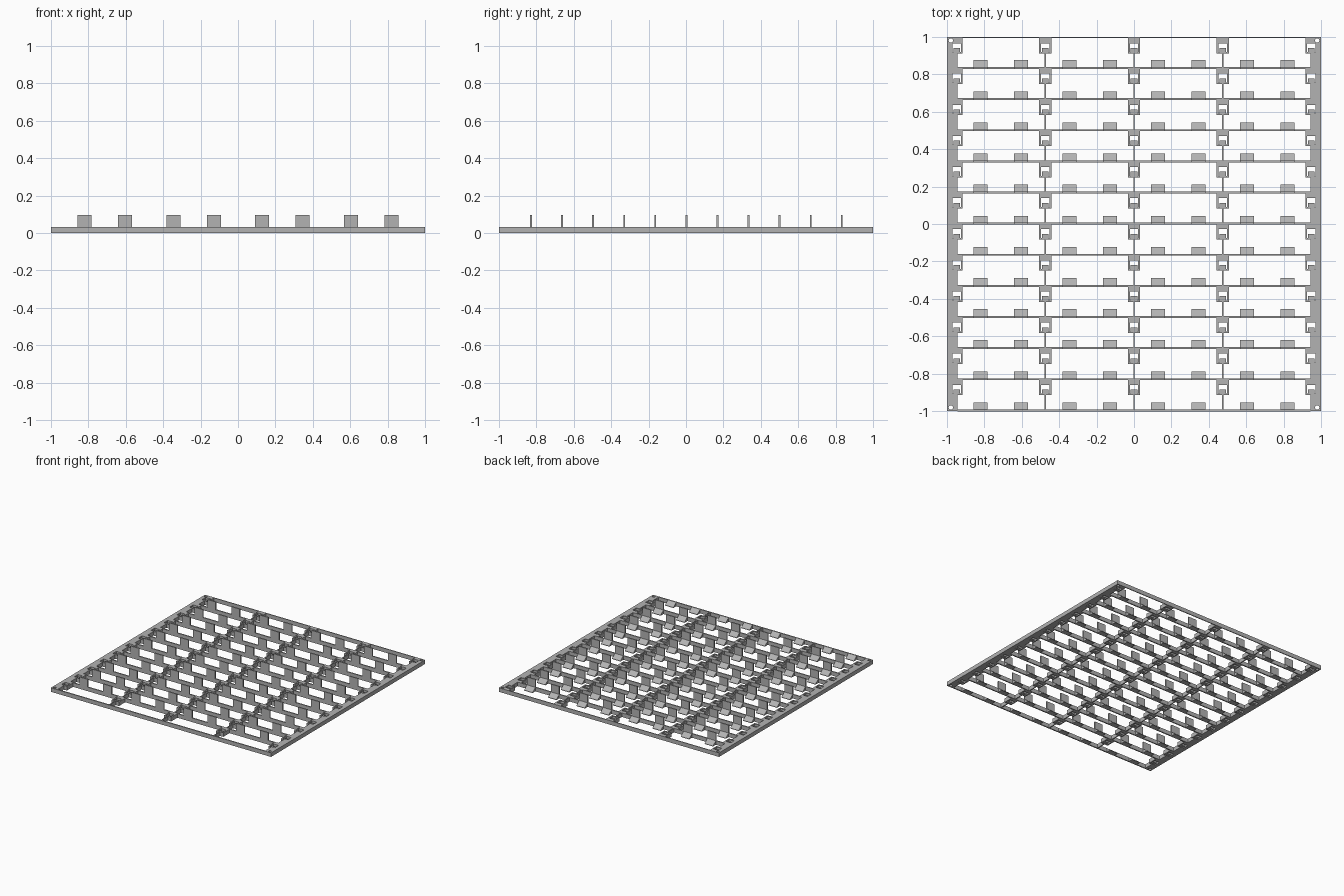
import bpy, bmesh
from mathutils import Matrix, Vector

cube = bpy.data.objects.get("Cube")
if cube:
    bpy.data.objects.remove(cube, do_unlink=True)

grey = bpy.data.materials.new("light grey plastic")
grey.use_nodes = True
tone = (0.45, 0.45, 0.45, 1)
grey.diffuse_color = tone
grey.node_tree.nodes["Principled BSDF"].inputs["Base Color"].default_value = tone

H = 0.033                      # frame height
ROWS = 12
RAIL_Y = [0.833 - 0.1662 * k for k in range(ROWS)]
PAD_TOP = [1.0] + [y + 0.005 for y in RAIL_Y[:-1]]
RIB_X = (-0.474, 0, 0.474)
CLIP_X = (-0.947,) + RIB_X + (0.947,)
TAB_X = [s * x for s in (-1, 1) for x in (0.128, 0.345, 0.603, 0.82)]


def box(bm, x0, x1, y0, y1, z0, z1):
    size = Vector((x1 - x0, y1 - y0, z1 - z0))
    mid = Vector((x0 + x1, y0 + y1, z0 + z1)) / 2
    bmesh.ops.create_cube(bm, size=1, matrix=Matrix.Translation(mid) @ Matrix.Diagonal((*size, 1)))


def wedge(bm, x, y, half, depth, height):
    ends = [[bm.verts.new((x + s * half, y + dy, z))
             for dy, z in ((0, 0), (depth, 0), (depth, 0.004), (0, height))] for s in (-1, 1)]
    a, b = ends
    bm.faces.new(a)
    bm.faces.new(b[::-1])
    for i in range(4):
        j = (i + 1) % 4
        bm.faces.new((a[i], b[i], b[j], a[j]))


def finish(name, bm):
    bmesh.ops.recalc_face_normals(bm, faces=bm.faces)
    mesh = bpy.data.meshes.new(name)
    bm.to_mesh(mesh)
    bm.free()
    mesh.materials.append(grey)
    obj = bpy.data.objects.new(name, mesh)
    bpy.context.scene.collection.objects.link(obj)
    return obj


# Side bars
bm = bmesh.new()
for s in (-1, 1):
    box(bm, *sorted((s, s * 0.942)), -1, 1, 0, H)
side_bars = finish("side_bars", bm)

# Clip pads hanging off each cross rail
bm = bmesh.new()
for top in PAD_TOP:
    for x in RIB_X:
        box(bm, x - 0.033, x + 0.033, top - 0.09, top, 0, H)
    for s in (-1, 1):
        box(bm, *sorted((s * 0.942, s * 0.915)), top - 0.09, top, 0, H)
clip_pads = finish("clip_pads", bm)

# Cut the clip windows and the corner screw holes
bm = bmesh.new()
for top in PAD_TOP:
    for x in CLIP_X:
        box(bm, x - 0.022, x + 0.022, top - 0.082, top - 0.035, -0.05, 0.1)
for sx in (-1, 1):
    for sy in (-1, 1):
        bmesh.ops.create_cone(bm, cap_ends=True, segments=16, radius1=0.012, radius2=0.012, depth=0.2,
                              matrix=Matrix.Translation((sx * 0.978, sy * 0.98, 0)))
cutter = finish("window_cutter", bm)
cutter.hide_render = True
for obj in (side_bars, clip_pads):
    mod = obj.modifiers.new("windows", "BOOLEAN")
    mod.object = cutter
    mod.solver = "EXACT"
bpy.context.view_layer.update()
deps = bpy.context.evaluated_depsgraph_get()
cut = {o: bpy.data.meshes.new_from_object(o.evaluated_get(deps)) for o in (side_bars, clip_pads)}
for obj, mesh in cut.items():
    obj.modifiers.clear()
    obj.data = mesh
bpy.data.objects.remove(cutter, do_unlink=True)

# Hooks filling the lower part of each window
bm = bmesh.new()
for top in PAD_TOP:
    for x in CLIP_X:
        box(bm, x - 0.018, x + 0.018, top - 0.083, top - 0.06, 0.004, 0.027)
finish("clip_hooks", bm)

# Cross rails
bm = bmesh.new()
for y in RAIL_Y + [0.9965]:
    half = 0.005 if y < 0.9 else 0.0035
    box(bm, -0.942, 0.942, y - half, y + half, 0, H)
finish("cross_rails", bm)

# Thin ribs between the pads and the next rail
bm = bmesh.new()
for top, y in zip(PAD_TOP, RAIL_Y):
    for x in RIB_X:
        box(bm, x - 0.004, x + 0.004, y + 0.005, top - 0.09, 0, H)
finish("ribs", bm)

# Upright tabs on every inner rail
bm = bmesh.new()
for y in RAIL_Y[:-1]:
    for x in TAB_X:
        box(bm, x - 0.038, x + 0.038, y - 0.005, y + 0.005, H, 0.097)
finish("upright_tabs", bm)

# Sloped supports behind the rails
bm = bmesh.new()
for y in RAIL_Y:
    for x in TAB_X:
        wedge(bm, x, y + 0.005, 0.038, 0.037, H)
finish("sloped_supports", bm)
